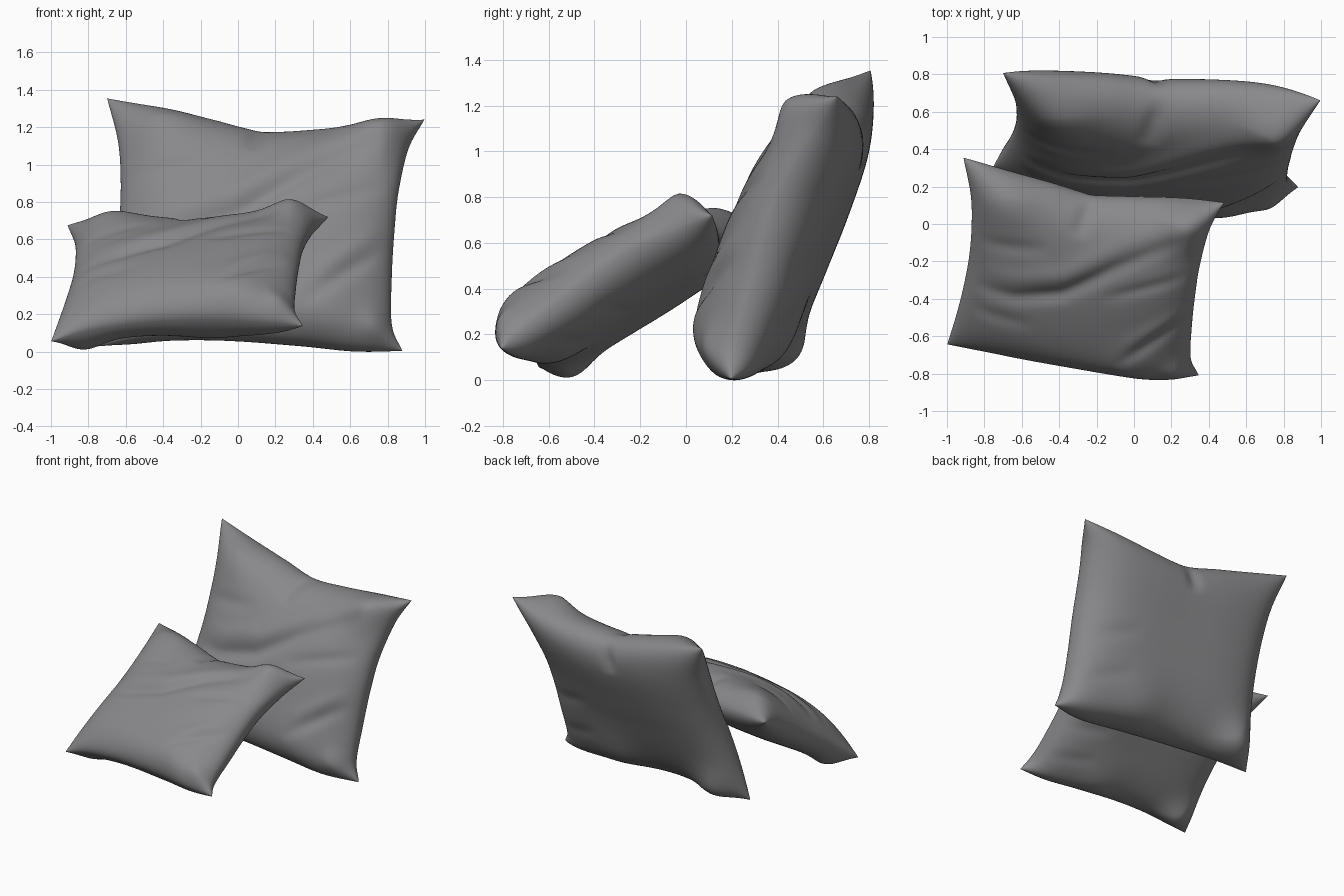
import bpy, bmesh, math
from mathutils import Vector

if "Cube" in bpy.data.objects:
    bpy.data.objects.remove(bpy.data.objects["Cube"])

fabric = bpy.data.materials.new("grey_fabric")
fabric.diffuse_color = (0.25, 0.25, 0.26, 1)
fabric.use_nodes = True
fabric.node_tree.nodes["Principled BSDF"].inputs["Base Color"].default_value = fabric.diffuse_color

# Seam curves in pillow space: x across, y up, z out of the front face
TOP = [(-.85, .71, 0), (-.56, .655, .01), (-.27, .60, 0), (0, .55, -.01),
       (.28, .575, -.02), (.58, .62, -.02), (.855, .66, 0)]
BOTTOM = [(-.814, -.708, 0), (-.57, -.68, .05), (-.27, -.67, .085), (0, -.67, .095),
          (.28, -.678, .09), (.56, -.69, .06), (.82, -.665, 0)]
LEFT = [(-.814, -.708, 0), (-.775, -.45, .02), (-.75, -.22, .03), (-.738, 0, .03),
        (-.745, .23, .03), (-.775, .46, .02), (-.85, .71, 0)]
RIGHT = [(.82, -.665, 0), (.758, -.53, .035), (.742, -.26, .06), (.742, 0, .085),
         (.75, .22, .085), (.785, .48, .045), (.855, .66, 0)]

# Soft swells: side (1 front, -1 back), height, upward push, radius, centre
SWELLS = [(1, .09, .03, .18, (.66, .56)), (1, .02, 0, .16, (.4, -.5)),
          (1, .04, -.01, .09, (.7, -.58)), (1, .04, .01, .2, (-.52, .54)),
          (-1, .08, -.02, .17, (-.66, -.58)), (-1, .03, 0, .2, (.2, -.5))]

# Folds: side (1 front, -1 back, 0 both), height, width, path
FOLDS = [
    (1, -.026, .05, [(-.7, -.13), (-.4, -.12), (-.1, -.03), (.22, .2), (.72, .5)]),
    (1, .018, .07, [(-.65, .0), (-.4, .02), (-.1, .11), (.2, .33), (.6, .55)]),
    (1, -.018, .04, [(.28, -.52), (.7, -.15)]),
    (1, .012, .05, [(.3, -.38), (.7, -.06)]),
    (1, -.014, .04, [(.15, -.02), (.7, .2)]),
    (1, -.012, .05, [(-.7, .2), (-.2, .27)]),
    (1, -.010, .05, [(-.7, -.3), (-.25, -.3)]),
    (0, -.03, .05, [(.02, .66), (-.05, .36)]),
    (-1, -.008, .05, [(.7, -.13), (.3, 0)]),
    (-1, -.008, .05, [(.7, -.43), (.3, -.3)]),
]


def spline(pts, t):
    """Smooth curve through evenly spaced points, t from 0 to 1."""
    P = [Vector(p) for p in pts]
    P = [2 * P[0] - P[1]] + P + [2 * P[-1] - P[-2]]
    f = t * (len(pts) - 1)
    i = min(int(f), len(pts) - 2)
    f -= i
    a, b, c, d = P[i:i + 4]
    return .5 * (2 * b + (c - a) * f + (2 * a - 5 * b + 4 * c - d) * f ** 2
                 + (3 * b - a - 3 * c + d) * f ** 3)


def fold_weight(x, y, path, width):
    """Falls off away from the path and fades out at both of its ends."""
    p, best, at = Vector((x, y)), 9, 0
    for i, (a, b) in enumerate(zip(path, path[1:])):
        a, b = Vector(a), Vector(b)
        k = max(0, min(1, (p - a).dot(b - a) / (b - a).length_squared))
        d = (p - a - (b - a) * k).length
        if d < best:
            best, at = d, (i + k) / (len(path) - 1)
    return math.exp(-(best / width) ** 2) * 4 * at * (1 - at)


def sheet_point(s, t, seams, side):
    """Patch between the four seams, puffed out towards one side."""
    bottom, top, left, right = seams
    c00, c10 = Vector(BOTTOM[0]), Vector(BOTTOM[-1])
    c01, c11 = Vector(TOP[0]), Vector(TOP[-1])
    p = (bottom * (1 - t) + top * t + left * (1 - s) + right * s
         - c00 * (1 - s) * (1 - t) - c10 * s * (1 - t) - c01 * (1 - s) * t - c11 * s * t)
    a, b = abs(2 * s - 1), abs(2 * t - 1)
    upper = t > .5
    power = (4.5 if upper else 3) if side > 0 else (2.3 if upper else 3.3)
    puff = math.sqrt(max(0, (1 - a ** 3.3) * (1 - b ** power)))
    h = (.19 if side > 0 else .255) * puff
    mask = min(1, puff * 1.6)
    x, y = p.x, p.y
    for where, amp, push, radius, c in SWELLS:
        if where == side:
            w = mask * math.exp(-((x - c[0]) ** 2 + (y - c[1]) ** 2) / radius ** 2)
            h += amp * w
            p.y += push * w
    for where, amp, width, path in FOLDS:
        if where in (0, side):
            h += amp * mask * fold_weight(x, y, path, width)
    p.z += side * h
    return p


NU, NV = 96, 80


def build_sheet(side):
    S = [.5 - .5 * math.cos(math.pi * i / NU) for i in range(NU + 1)]
    T = [.5 - .5 * math.cos(math.pi * j / NV) for j in range(NV + 1)]
    bt = [(spline(BOTTOM, s), spline(TOP, s)) for s in S]
    lr = [(spline(LEFT, t), spline(RIGHT, t)) for t in T]
    return [[sheet_point(s, t, bt[i] + lr[j], side) for i, s in enumerate(S)]
            for j, t in enumerate(T)]


SHEETS = {side: build_sheet(side) for side in (1, -1)}


def pillow(name, A, B, C, D, scale):
    """Place a pillow by its top-left, top-right, bottom-right, bottom-left corners."""
    A, B, C, D = map(Vector, (A, B, C, D))
    origin = (A + B + C + D) / 4
    u = (B + C - A - D).normalized()
    v = A + B - C - D
    v = (v - u * v.dot(u)).normalized()
    n = u.cross(v)
    bm = bmesh.new()
    for side, sheet in SHEETS.items():
        grid = [[bm.verts.new(origin + (u * p.x + v * p.y + n * p.z) * scale) for p in row]
                for row in sheet]
        for j in range(NV):
            for i in range(NU):
                q = [grid[j][i], grid[j][i + 1], grid[j + 1][i + 1], grid[j + 1][i]]
                bm.faces.new(q if side > 0 else q[::-1])
    # Sew the two sheets together along a crisp seam
    seam = [e for e in bm.edges if e.is_boundary]
    for e in seam:
        e.smooth = False
    rim = list({vert for e in seam for vert in e.verts})
    bmesh.ops.remove_doubles(bm, verts=rim, dist=1e-5)
    for f in bm.faces:
        f.smooth = True
    bmesh.ops.recalc_face_normals(bm, faces=bm.faces)
    mesh = bpy.data.meshes.new(name)
    bm.to_mesh(mesh)
    bm.free()
    mesh.materials.append(fabric)
    ob = bpy.data.objects.new(name, mesh)
    bpy.context.collection.objects.link(ob)
    return ob


# Large pillow leaning back, small pillow resting against it
pillow("large_pillow", (-.70, .79, 1.36), (.99, .68, 1.24), (.87, .18, .01), (-.75, .32, .02), 1)
pillow("small_pillow", (-.91, .35, .67), (.48, .11, .72), (.34, -.80, .14), (-1.0, -.64, .06), .83)
